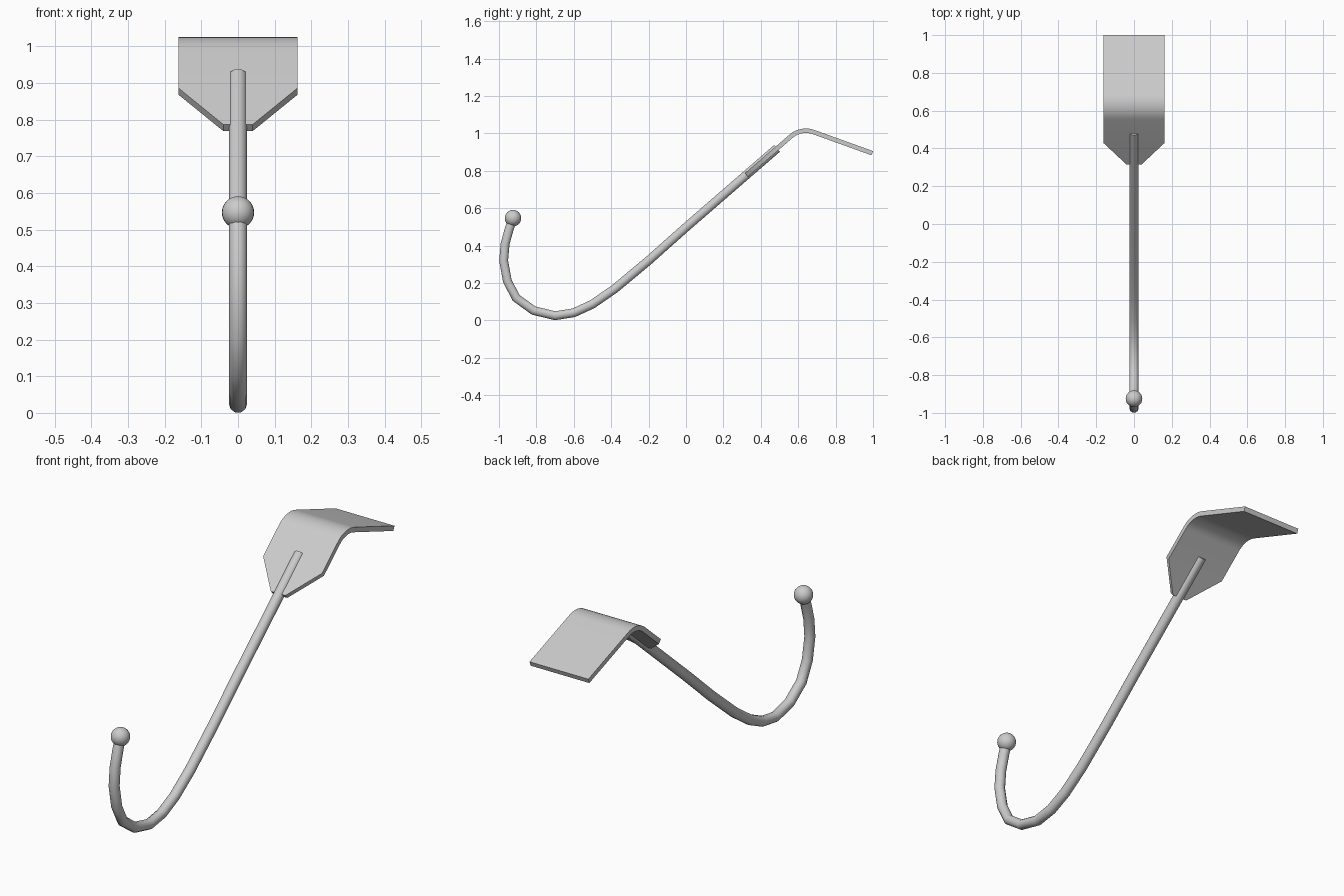
import bpy, math
from mathutils import Vector

if "Cube" in bpy.data.objects:
    bpy.data.objects.remove(bpy.data.objects["Cube"])


def shade(obj, angle=40):
    bpy.ops.object.select_all(action='DESELECT')
    obj.select_set(True)
    bpy.context.view_layer.objects.active = obj
    bpy.ops.object.shade_smooth_by_angle(angle=math.radians(angle))


# Round rod bent into a hook, swept along a (y, z) path
path = [(0.487, 0.92), (0.24, 0.706), (0.0, 0.498), (-0.2, 0.32), (-0.38, 0.17),
        (-0.50, 0.087), (-0.60, 0.041), (-0.70, 0.025), (-0.815, 0.053),
        (-0.908, 0.12), (-0.955, 0.21), (-0.975, 0.32), (-0.967, 0.41),
        (-0.945, 0.49), (-0.925, 0.547)]
curve = bpy.data.curves.new("hook_rod", 'CURVE')
curve.dimensions = '3D'
curve.bevel_depth = 0.025
curve.bevel_resolution = 3
curve.use_fill_caps = True
spline = curve.splines.new('POLY')
spline.points.add(len(path) - 1)
for p, (y, z) in zip(spline.points, path):
    p.co = (0, y, z, 1)
rod = bpy.data.objects.new("hook_rod", curve)
bpy.context.collection.objects.link(rod)
rod.select_set(True)
bpy.context.view_layer.objects.active = rod
bpy.ops.object.convert(target='MESH')
shade(bpy.context.object)

# Ball at the free end of the hook
bpy.ops.mesh.primitive_uv_sphere_add(segments=24, ring_count=16, radius=0.044,
                                     location=(0, -0.925, 0.547))
ball = bpy.context.object
ball.name = "end_ball"
shade(ball)

# Bent mounting plate: rows of (half width, y, z), tapered at the lower end
rows = [(0.04, 0.323, 0.778), (0.162, 0.437, 0.877)]
corner = Vector((0.6155, 1.031))
up, down = math.radians(40.8), math.radians(-19.8)
radius = 0.12
t = radius * math.tan((up - down) / 2)
start = corner - t * Vector((math.cos(up), math.sin(up)))
centre = start + radius * Vector((math.sin(up), -math.cos(up)))
steps = 8
for i in range(steps + 1):
    a = up + (down - up) * i / steps
    rows.append((0.162, centre.x - radius * math.sin(a),
                 centre.y + radius * math.cos(a)))
rows.append((0.162, 0.996, 0.894))
verts = [(s * w, y, z) for w, y, z in rows for s in (-1, 1)]
faces = [(2 * i, 2 * i + 1, 2 * i + 3, 2 * i + 2) for i in range(len(rows) - 1)]
mesh = bpy.data.meshes.new("mounting_plate")
mesh.from_pydata(verts, [], faces)
plate = bpy.data.objects.new("mounting_plate", mesh)
bpy.context.collection.objects.link(plate)
solid = plate.modifiers.new("thickness", 'SOLIDIFY')
solid.thickness = 0.024
solid.offset = 0
solid.use_even_offset = True
bpy.context.view_layer.objects.active = plate
bpy.ops.object.modifier_apply(modifier=solid.name)
shade(plate)
